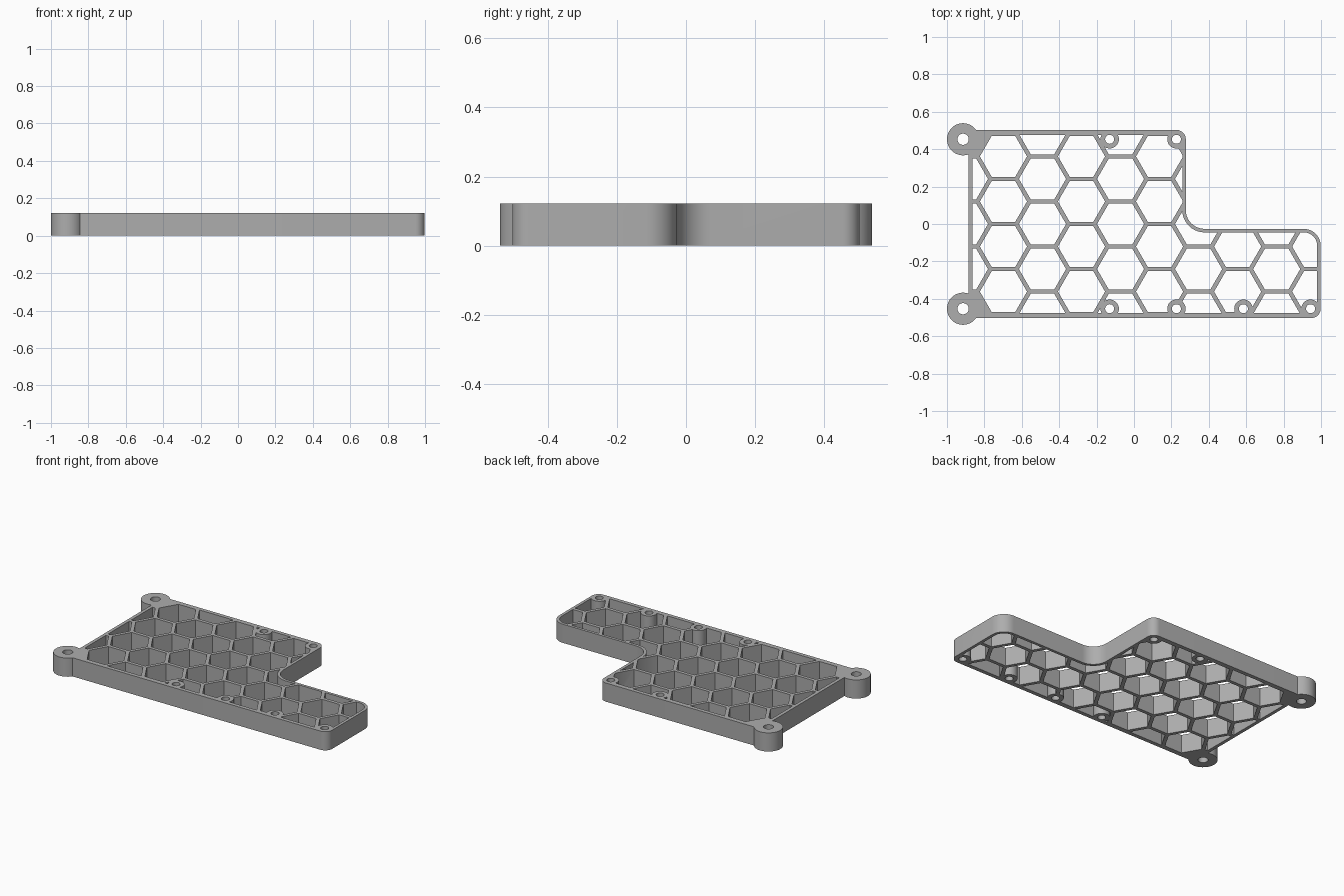
import bpy, bmesh
from math import cos, sin, pi
from mathutils import Vector

if "Cube" in bpy.data.objects:
    bpy.data.objects.remove(bpy.data.objects["Cube"], do_unlink=True)

HEIGHT = 0.122
PITCH = 0.241            # hexagon spacing across flats
COLUMN = 0.2087          # spacing between hexagon columns
OPENING = 0.126          # corner radius of each hexagonal opening

grey = bpy.data.materials.new("matte grey")
grey.use_nodes = True
colour = (0.42, 0.42, 0.42, 1)
grey.diffuse_color = colour
grey.node_tree.nodes["Principled BSDF"].inputs["Base Color"].default_value = colour


def circle(x, y, r, n=40):
    return [(x + r * cos(2 * pi * k / n), y + r * sin(2 * pi * k / n)) for k in range(n)]


def rounded(corners, steps=10):
    """Fillet a right-angled outline given as (x, y, radius) corners."""
    points = []
    for i, (x, y, r) in enumerate(corners):
        p = Vector((x, y))
        if r == 0:
            points.append(p)
            continue
        came = (p - Vector(corners[i - 1][:2])).normalized()
        goes = (Vector(corners[(i + 1) % len(corners)][:2]) - p).normalized()
        centre = p + (goes - came) * r
        for k in range(steps + 1):
            t = pi / 2 * k / steps
            points.append(centre + r * (came * sin(t) - goes * cos(t)))
    return points


def prisms(name, outlines, low, high):
    bm = bmesh.new()
    for outline in outlines:
        face = bm.faces.new([bm.verts.new((p[0], p[1], low)) for p in outline])
        top = bmesh.ops.extrude_face_region(bm, geom=[face])
        verts = [g for g in top["geom"] if isinstance(g, bmesh.types.BMVert)]
        bmesh.ops.translate(bm, verts=verts, vec=(0, 0, high - low))
    bmesh.ops.recalc_face_normals(bm, faces=bm.faces)
    mesh = bpy.data.meshes.new(name)
    bm.to_mesh(mesh)
    bm.free()
    mesh.materials.append(grey)
    obj = bpy.data.objects.new(name, mesh)
    bpy.context.collection.objects.link(obj)
    return obj


def combine(target, tool, operation):
    """Apply a boolean and discard the tool."""
    mod = target.modifiers.new(operation.lower(), "BOOLEAN")
    mod.operation = operation
    mod.solver = "EXACT"
    mod.object = tool
    graph = bpy.context.evaluated_depsgraph_get()
    mesh = bpy.data.meshes.new_from_object(target.evaluated_get(graph))
    target.modifiers.clear()
    target.data = mesh
    bpy.data.objects.remove(tool, do_unlink=True)


# Outer edge of the stepped plate, and the inner edge of its rim
outer = rounded([(-0.885, -0.503, 0), (0.998, -0.503, 0.05), (0.998, -0.026, 0.09),
                 (0.277, -0.026, 0.1), (0.277, 0.503, 0.05), (-0.885, 0.503, 0)])
inner = rounded([(-0.863, -0.477, 0), (0.979, -0.477, 0.03), (0.979, -0.045, 0.07),
                 (0.258, -0.045, 0.12), (0.258, 0.477, 0.03), (-0.863, 0.477, 0)])

# Honeycomb openings; the two left corners stay solid behind the lugs
hexagons = []
for i in range(-1, 9):
    x = -0.698 + COLUMN * i
    for row in range(-2, 3):
        y = PITCH * (row + (0.5 if i % 2 == 0 else 0))
        if i == -1 and abs(row) == 2:
            continue
        hexagons.append(circle(x, y, OPENING, 6))

# Mounting lugs at the left and screw bosses along the edges
lugs = [(-0.914, -0.453), (-0.914, 0.453)]
bosses = [(x, -0.453) for x in (-0.13, 0.227, 0.585, 0.944)]
bosses += [(x, 0.453) for x in (-0.13, 0.227)]

# Solids are made over-tall at differing heights, then trimmed to thickness
plate = prisms("honeycomb_plate", [outer], -0.3, 0.4)
openings = prisms("openings", hexagons, -0.5, 0.6)
combine(openings, prisms("rim_inside", [inner], -0.45, 0.55), "INTERSECT")
combine(plate, openings, "DIFFERENCE")
posts = [circle(x, y, 0.086) for x, y in lugs] + [circle(x, y, 0.0492) for x, y in bosses]
combine(plate, prisms("posts", posts, -0.35, 0.45), "UNION")
holes = [circle(x, y, 0.03) for x, y in lugs] + [circle(x, y, 0.024) for x, y in bosses]
combine(plate, prisms("screw_holes", holes, -0.6, 0.7), "DIFFERENCE")
slab = [(-2, -2), (2, -2), (2, 2), (-2, 2)]
combine(plate, prisms("thickness", [slab], 0, HEIGHT), "INTERSECT")

plate.data.materials.clear()
plate.data.materials.append(grey)
for face in plate.data.polygons:
    face.material_index = 0

bpy.ops.object.select_all(action="DESELECT")
plate.select_set(True)
bpy.context.view_layer.objects.active = plate
bpy.ops.object.shade_smooth_by_angle(angle=pi / 6)
